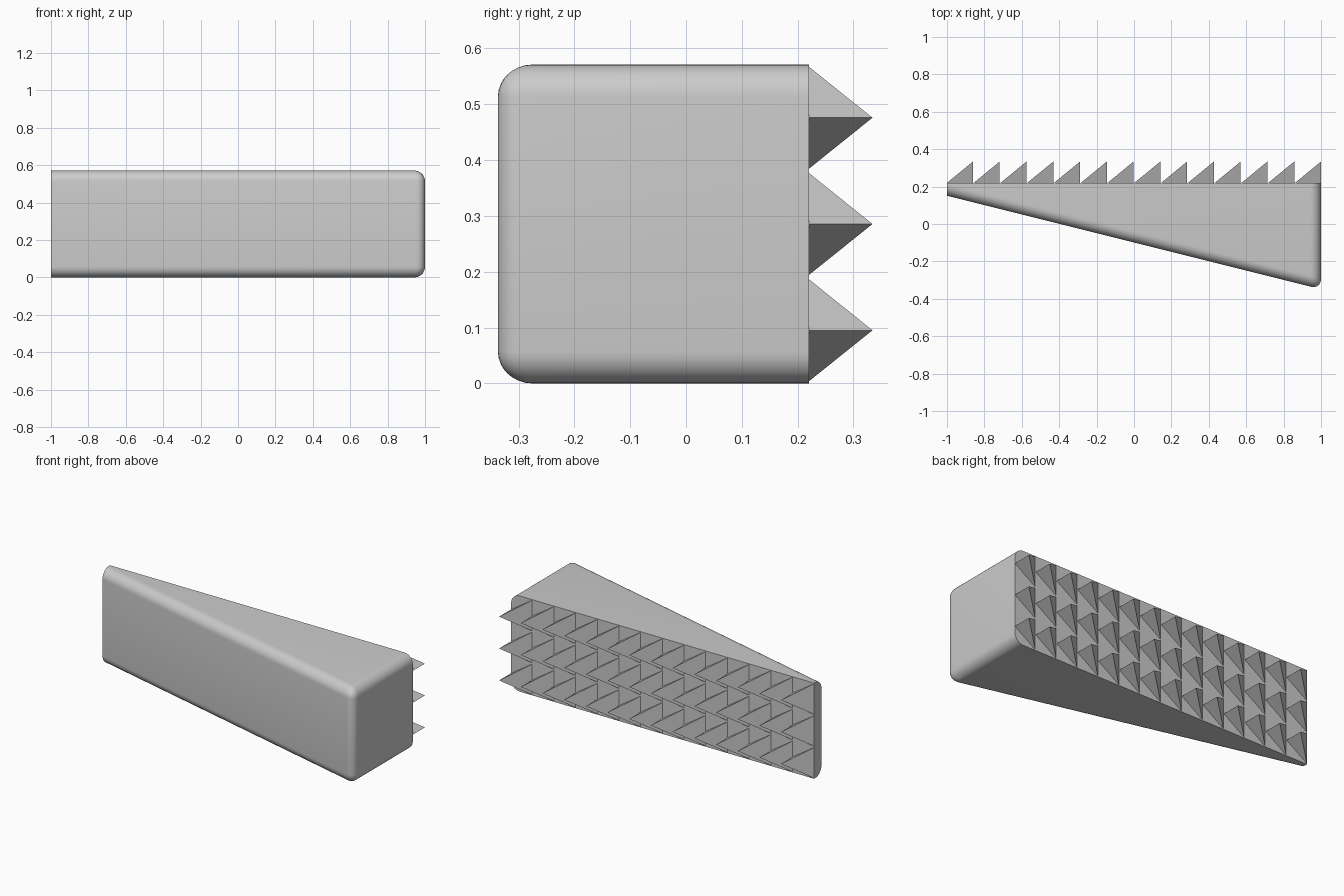
import bpy, bmesh, math

if "Cube" in bpy.data.objects:
    bpy.data.objects.remove(bpy.data.objects["Cube"])

HEIGHT = 0.571
BACK_Y = 0.22
TIP_Y = 0.334
ROUND = 0.057
COLS, ROWS = 14, 3
TOOTH_W, TOOTH_HALF_H = 0.139, 0.0915


def finish(bm, name):
    bmesh.ops.recalc_face_normals(bm, faces=bm.faces)
    mesh = bpy.data.meshes.new(name)
    bm.to_mesh(mesh)
    bm.free()
    obj = bpy.data.objects.new(name, mesh)
    bpy.context.collection.objects.link(obj)
    return obj


# Wedge body: extruded plan outline, rounded on the sloped face and the thick end
bm = bmesh.new()
outline = [(-1, BACK_Y), (-1, 0.151), (1, -0.349), (1, BACK_Y)]
base = bm.faces.new([bm.verts.new((x, y, 0)) for x, y in outline])
top = bmesh.ops.extrude_face_region(bm, geom=[base])["geom"]
bmesh.ops.translate(bm, vec=(0, 0, HEIGHT),
                    verts=[v for v in top if isinstance(v, bmesh.types.BMVert)])
bmesh.ops.recalc_face_normals(bm, faces=bm.faces)


def is_rounded(edge):
    a, b = (v.co for v in edge.verts)
    on_back = a.y > BACK_Y - 0.01 and b.y > BACK_Y - 0.01
    on_thin_end = a.x < -0.99 and b.x < -0.99
    return not (on_back or on_thin_end)


bmesh.ops.bevel(bm, geom=[e for e in bm.edges if is_rounded(e)], offset=ROUND,
                offset_type='OFFSET', segments=8, profile=0.5, affect='EDGES')
body = finish(bm, "wedge_body")
bpy.context.view_layer.objects.active = body
body.select_set(True)
bpy.ops.object.shade_smooth_by_angle(angle=math.radians(30))

# Grip teeth: triangular pyramids leaning toward the thick end
bm = bmesh.new()
pitch_x = (2 - TOOTH_W) / (COLS - 1)
pitch_z = HEIGHT / ROWS
for row in range(ROWS):
    z = pitch_z * (row + 0.5)
    for col in range(COLS):
        x = -1 + col * pitch_x
        low, high, heel, tip = [bm.verts.new(p) for p in (
            (x, BACK_Y, z - TOOTH_HALF_H),
            (x, BACK_Y, z + TOOTH_HALF_H),
            (x + TOOTH_W, BACK_Y, z),
            (x + TOOTH_W, TIP_Y, z))]
        for tri in ((low, high, tip), (high, heel, tip), (heel, low, tip), (low, heel, high)):
            bm.faces.new(tri)
finish(bm, "grip_teeth")
